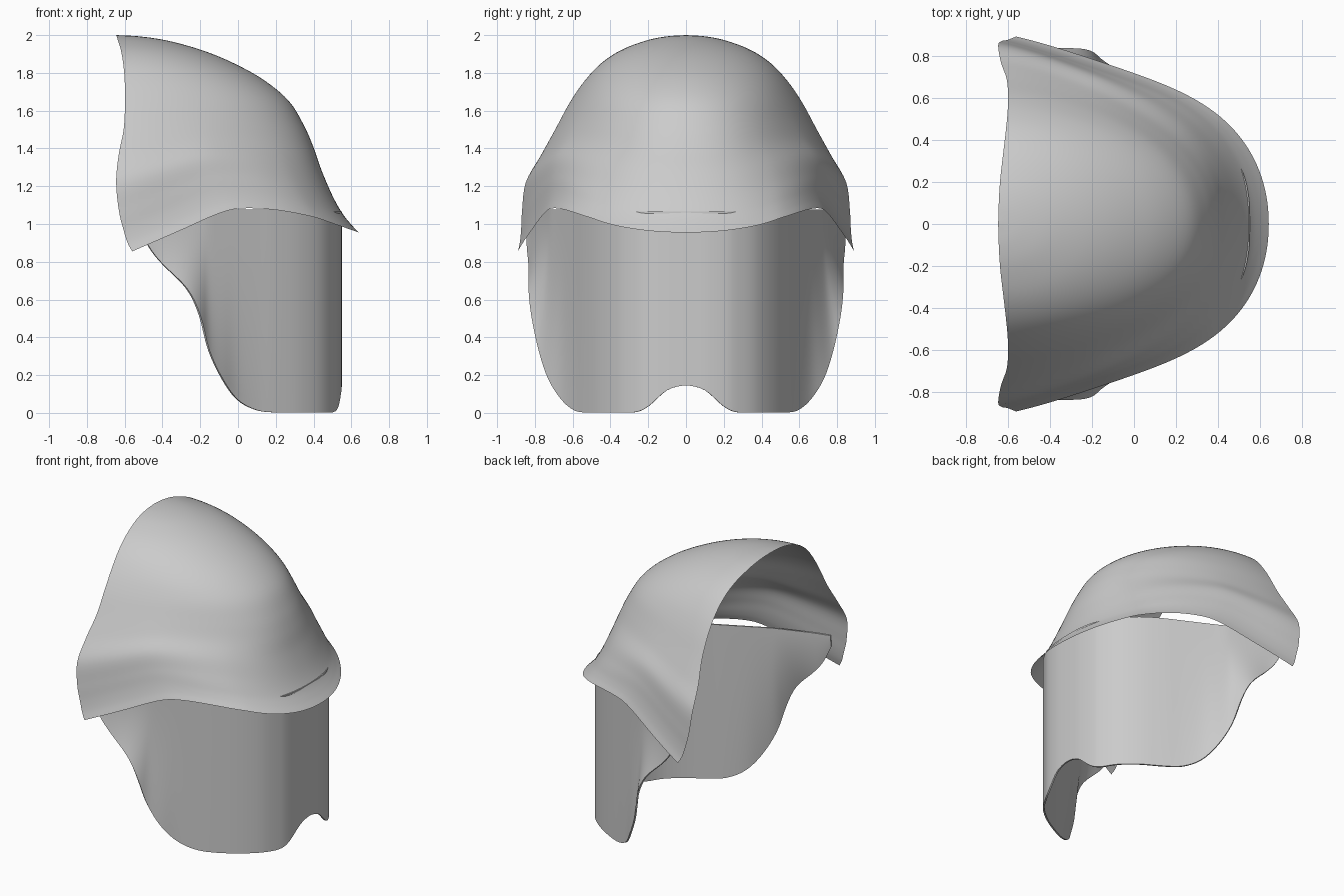
import bpy, bmesh, math

if "Cube" in bpy.data.objects:
    bpy.data.objects.remove(bpy.data.objects["Cube"])


def smooth(keys, vals, t):
    """Cubic Hermite interpolation through (keys, vals)."""
    n = len(keys)
    t = min(max(t, keys[0]), keys[-1])
    i = 0
    while i < n - 2 and t > keys[i + 1]:
        i += 1

    def slope(j):
        a, b = max(j - 1, 0), min(j + 1, n - 1)
        return (vals[b] - vals[a]) / (keys[b] - keys[a])

    h = keys[i + 1] - keys[i]
    s = (t - keys[i]) / h
    return ((2*s**3 - 3*s**2 + 1) * vals[i] + (s**3 - 2*s**2 + s) * h * slope(i)
            + (3*s**2 - 2*s**3) * vals[i + 1] + (s**3 - s**2) * h * slope(i + 1))


def ease(t):
    t = min(max(t, 0), 1)
    return t * t * (3 - 2 * t)


def sheet(name, rows, cols, point):
    """Smooth grid surface; rows run upward, columns from +y round the front to -y."""
    bm = bmesh.new()
    v = [[bm.verts.new(point(r / rows, c / cols)) for c in range(cols + 1)]
         for r in range(rows + 1)]
    for r in range(rows):
        for c in range(cols):
            bm.faces.new((v[r][c], v[r + 1][c], v[r + 1][c + 1], v[r][c + 1]))
    bmesh.ops.remove_doubles(bm, verts=bm.verts, dist=1e-5)
    me = bpy.data.meshes.new(name)
    bm.to_mesh(me)
    bm.free()
    for p in me.polygons:
        p.use_smooth = True
    ob = bpy.data.objects.new(name, me)
    bpy.context.collection.objects.link(ob)
    return ob


# Dome levels: height, front x, half width at the open back, back-edge x
LEVELS = list(zip(*[
    (.955, .64, .89, -.56), (1.0, .597, .88, -.585), (1.06, .55, .873, -.605),
    (1.15, .50, .868, -.63), (1.28, .444, .848, -.645), (1.40, .402, .768, -.632),
    (1.52, .35, .69, -.605), (1.65, .27, .612, -.598), (1.76, .14, .535, -.60),
    (1.85, -.02, .45, -.608), (1.92, -.19, .345, -.62), (1.97, -.37, .215, -.635),
    (1.993, -.52, .105, -.642), (2.0, -.645, 0, -.645)]))
# Rise and fall of the rim from the back (0) to the front (1)
RIM_K = (0, .22, .38, .47, .63, .8, .88, 1)
RIM_Z = (-.1, .015, .1, .127, .12, .082, .05, 0)


def dome_point(r, c):
    k = r * 13
    z, xf, yw, xb = (smooth(range(14), col, k) for col in LEVELS)
    th = c * math.pi
    X, Y = math.sin(th), math.cos(th)
    fade = ease(1 - (z - .955) / .75)
    dent = .085 * math.sin(math.pi * X / .88) * abs(Y) ** .5 * ease((10 - k) / 8)
    # the cheek bulge dies out towards the front
    if 2 < k < 8:
        dent += .05 * math.sin((k - 2) / 6 * math.pi) ** 2 * math.sin(2 * th) ** 2 * X ** .5
    y = yw * math.copysign(max(abs(Y) - dent, 0), Y)
    return (xb + (xf - xb) * X, y, z + smooth(RIM_K, RIM_Z, X) * fade)


sheet("dome_shell", 65, 80, dome_point)

# Face curtain stations: x, y at top, y at bottom, bottom height
CURTAIN = list(zip(*[
    (.55, 0, 0, .145), (.548, .1, .1, .12), (.532, .2, .2, .035), (.505, .27, .27, .004),
    (.44, .37, .37, .002), (.335, .46, .46, .002), (.21, .535, .535, .002),
    (.1, .59, .595, .015), (0, .64, .66, .07), (-.08, .68, .73, .18),
    (-.15, .715, .78, .33), (-.2, .735, .82, .52), (-.27, .76, .834, .66),
    (-.40, .805, .835, .79), (-.47, .825, .843, .88), (-.53, .84, .846, 1.0)]))


def curtain_point(r, c):
    s = (1 - 2 * c) * 15
    k = abs(s)
    x, yt, yb, zb = (smooth(range(16), col, k) for col in CURTAIN)
    if k < 1:                       # flat, symmetric nose notch
        x, zb = .55 - .002 * k * k, .145 - .025 * k * k
    y = yt + (yb - yt) * (1 - r) ** 2
    zb, zt = max(zb, 0), 1.066 + .012 * ease((k - 3) / 3)
    return (x, math.copysign(y, s), zb + (zt - zb) * r)


curtain = sheet("face_curtain", 24, 120, curtain_point)
mod = curtain.modifiers.new("thickness", 'SOLIDIFY')
mod.thickness = .01
mod.offset = -1
bpy.context.view_layer.objects.active = curtain
curtain.select_set(True)
bpy.ops.object.modifier_apply(modifier="thickness")
bpy.ops.object.shade_smooth_by_angle(angle=math.radians(40))
